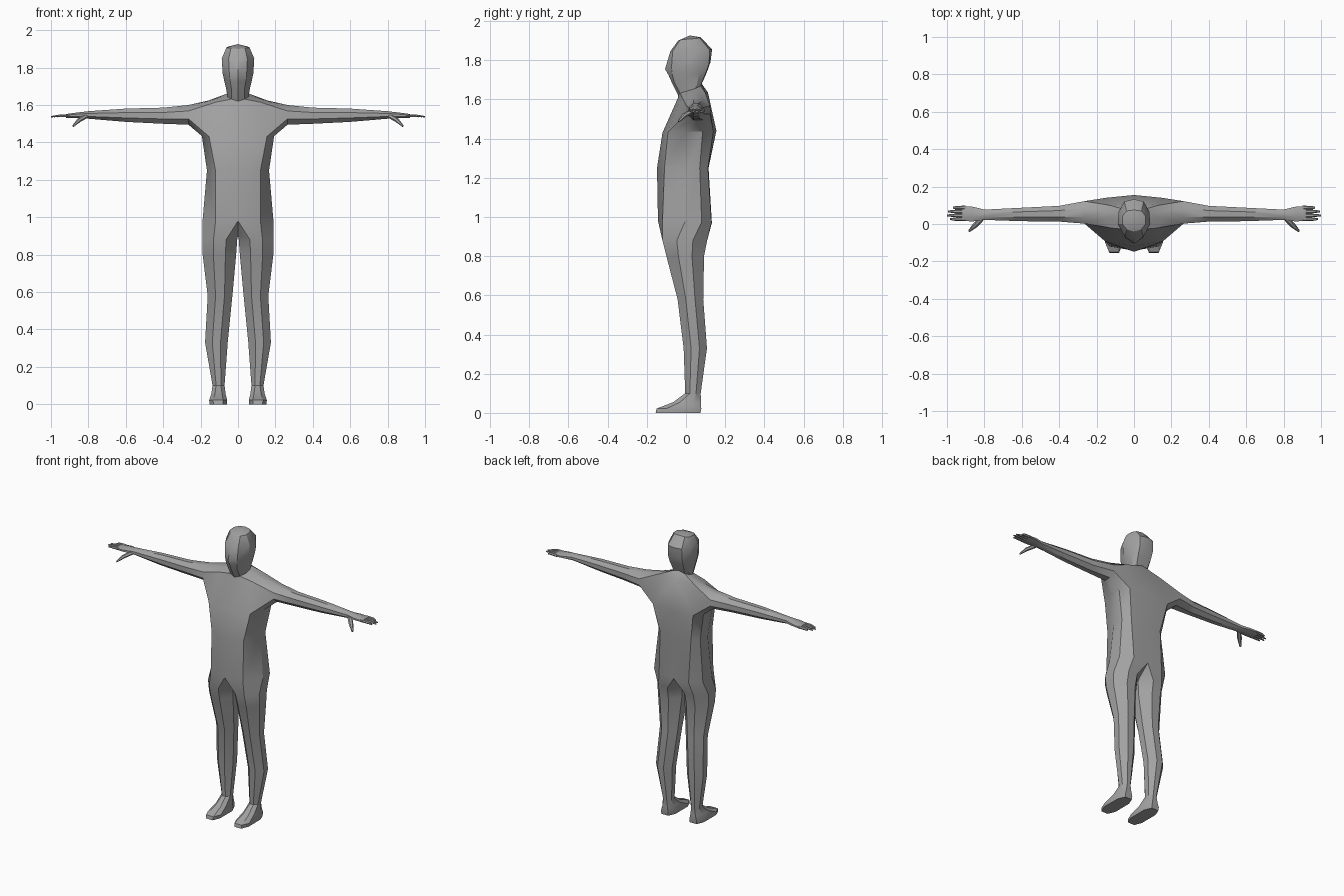
import bpy, bmesh, math
from mathutils import Vector

if "Cube" in bpy.data.objects:
    bpy.data.objects.remove(bpy.data.objects["Cube"], do_unlink=True)

grey = bpy.data.materials.new("matte grey")
grey.use_nodes = True
COLOUR = (0.36, 0.36, 0.36, 1)
grey.diffuse_color = COLOUR
grey.node_tree.nodes["Principled BSDF"].inputs["Base Color"].default_value = COLOUR


def finish(bm, name):
    """Mirror the +x half, weld the centre line and make the object."""
    bmesh.ops.mirror(bm, geom=bm.verts[:] + bm.edges[:] + bm.faces[:], axis='X', merge_dist=0.0005)
    bmesh.ops.recalc_face_normals(bm, faces=bm.faces[:])
    mesh = bpy.data.meshes.new(name)
    bm.to_mesh(mesh)
    bm.free()
    mesh.materials.append(grey)
    ob = bpy.data.objects.new(name, mesh)
    bpy.context.collection.objects.link(ob)
    bpy.ops.object.select_all(action='DESELECT')
    ob.select_set(True)
    bpy.context.view_layer.objects.active = ob
    bpy.ops.object.shade_smooth_by_angle(angle=math.radians(30))


def bridge(bm, a, b, closed=True, skip=()):
    """Quads between two rings of equal length."""
    n = len(a)
    for i in range(n if closed else n - 1):
        if i not in skip:
            j = (i + 1) % n
            bm.faces.new((a[i], a[j], b[j], b[i]))


def ring(bm, points):
    return [bm.verts.new(p) for p in points]


body = bmesh.new()

# Half rings from front centre round to back centre:
# z front, z back, x of four side columns, y of six columns
TORSO = [
    (0.98, 0.97, .120, .190, .182, .110, -.143, -.120, -.005, .080, .130, .132),
    (1.25, 1.25, .120, .166, .155, .115, -.148, -.110, .005, .070, .112, .115),
    (1.43, 1.44, .155, .193, .190, .150, -.120, -.092, .000, .085, .140, .155),
    (1.61, 1.635, .120, .155, .155, .130, -.040, -.022, .030, .070, .100, .112),
]
HEAD = [
    (1.62, 1.68, .035, .056, .056, .040, -.040, -.030, .010, .050, .075, .080),
    (1.685, 1.70, .035, .064, .062, .045, -.072, -.060, .000, .060, .085, .090),
    (1.725, 1.74, .042, .074, .072, .050, -.090, -.070, -.005, .065, .102, .107),
    (1.755, 1.79, .046, .082, .080, .052, -.107, -.074, -.005, .070, .118, .125),
    (1.845, 1.855, .050, .087, .082, .052, -.080, -.068, .000, .065, .120, .133),
    (1.90, 1.917, .038, .062, .060, .040, -.040, -.030, .000, .045, .070, .075),
]
rings = []
for r in TORSO + HEAD:
    xs = (0,) + r[2:6] + (0,)
    rings.append(ring(body, [(xs[i], r[6 + i], r[0] + (r[1] - r[0]) * i / 5) for i in range(6)]))
for k in range(len(rings) - 1):
    # the side columns stay open between armpit and shoulder
    bridge(body, rings[k], rings[k + 1], False, (1, 2, 3) if k == 2 else ())

# Crown of the head
crown = body.verts.new((0, .02, 1.926))
for a, b in zip(rings[-1], rings[-1][1:]):
    body.faces.new((a, b, crown))

# Arm: x, y front, y back, z bottom, z top
ARM = [
    (.265, .002, .122, 1.495, 1.600),
    (.40, .013, .097, 1.500, 1.586),
    (.60, .015, .087, 1.510, 1.581),
    (.80, .022, .077, 1.527, 1.567),
    (.86, .014, .092, 1.530, 1.560),
    (.92, .016, .096, 1.532, 1.552),
]
SECTION = [(0, .3), (.3, 0), (.7, 0), (1, .3), (1, .7), (.7, 1), (.3, 1), (0, .7)]
last = rings[2][1:5] + rings[3][4:0:-1]
for x, y0, y1, z0, z1 in ARM:
    new = ring(body, [(x, y0 + (y1 - y0) * u, z0 + (z1 - z0) * v) for u, v in SECTION])
    bridge(body, last, new)
    last = new
body.faces.new(last)

# Leg and foot: z, x inner, x outer, y front, y back, corner size
LEG = [
    (.88, .004, .191, -.120, .108, .32),
    (.80, .010, .189, -.100, .092, .32),
    (.58, .030, .162, -.043, .088, .32),
    (.33, .055, .176, -.012, .107, .32),
    (.10, .072, .136, -.004, .075, .30),
    (.055, .066, .143, -.065, .076, .25),
    (.022, .058, .154, -.150, .078, .22),
    (.00, .060, .152, -.155, .074, .22),
]
crotch = ring(body, [(0, .05, .90), (0, -.03, .90)])
last = rings[0] + crotch
for z, x0, x1, y0, y1, c in LEG:
    section = [(c, 0), (1 - c, 0), (1, c), (1, 1 - c), (1 - c, 1), (c, 1), (0, 1 - c), (0, c)]
    new = ring(body, [(x0 + (x1 - x0) * u, y0 + (y1 - y0) * v, z) for u, v in section])
    # edges lying on the centre line stay open for the mirrored half
    bridge(body, last, new, True)
    last = new
body.faces.new(last)
finish(body, "body")


def digit(bm, path, radii):
    """Tapered six-sided finger along a path."""
    path = [Vector(p) for p in path]
    d = (path[-1] - path[0]).normalized()
    side = d.cross(Vector((0, 0, 1))).normalized()
    up = side.cross(d)
    last = None
    for p, r in zip(path, radii):
        angles = [math.tau * i / 6 for i in range(6)]
        new = ring(bm, [p + side * r * math.cos(a) + up * r * .8 * math.sin(a) for a in angles])
        if last:
            bridge(bm, last, new)
        else:
            bm.faces.new(new)
        last = new
    bm.faces.new(last)


# Four fingers
fingers = bmesh.new()
for y, tip in ((.026, .983), (.046, 1.0), (.067, .995), (.087, .968)):
    digit(fingers, [(.90, y, 1.543), (.95, y, 1.543), (tip, y, 1.538)], (.011, .010, .005))
finish(fingers, "fingers")

# Thumb
thumb = bmesh.new()
digit(thumb, [(.81, .035, 1.542), (.85, -.008, 1.519), (.882, -.038, 1.487)], (.015, .014, .006))
finish(thumb, "thumbs")
